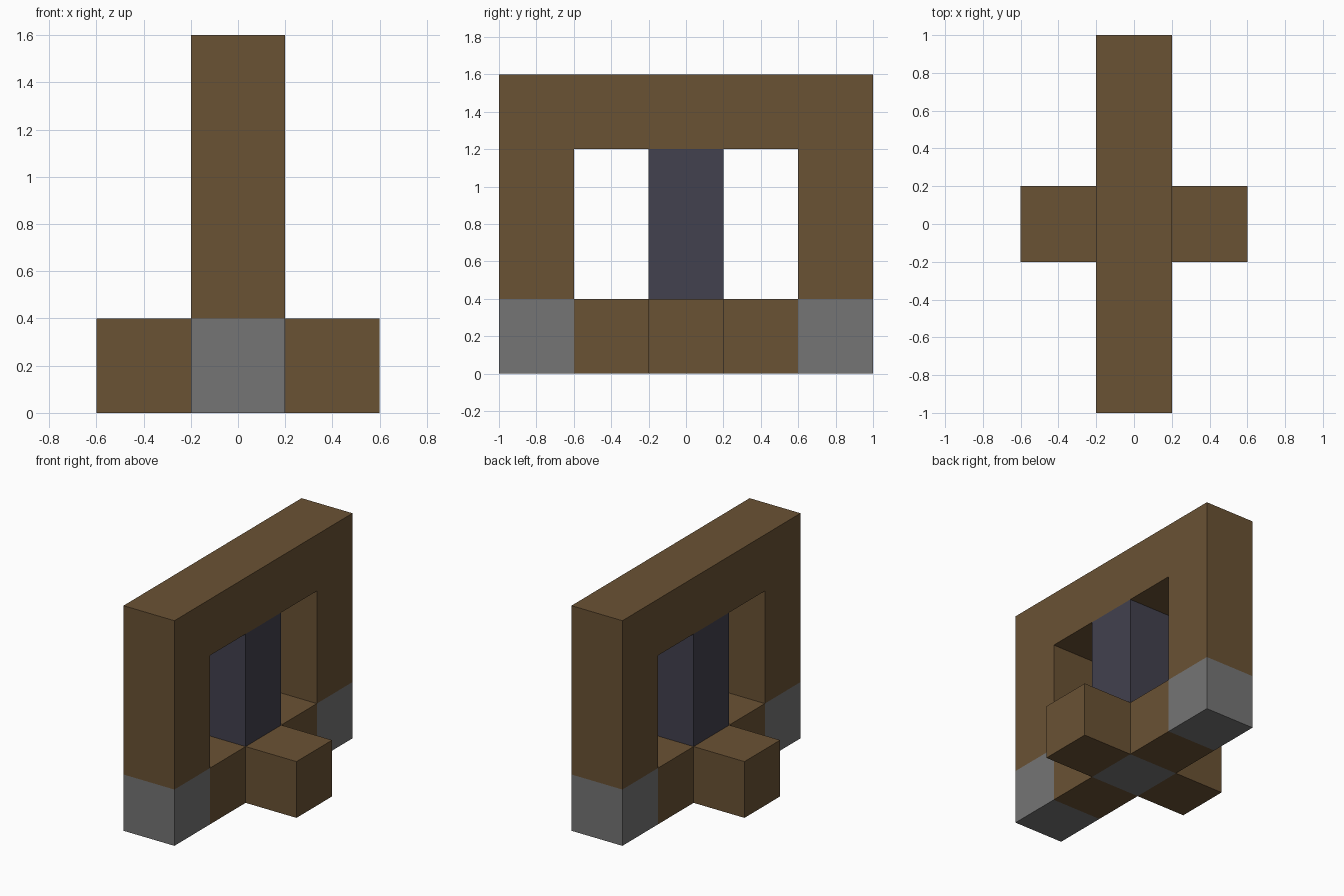
import bpy
import bmesh

cube = bpy.data.objects.get("Cube")
if cube:
    bpy.data.objects.remove(cube, do_unlink=True)

U = 0.4        # side of one building block
H = U / 2


def linear(c):
    c /= 255
    return c / 12.92 if c <= 0.04045 else ((c + 0.055) / 1.055) ** 2.4


def material(name, *rgb):
    color = [linear(c) for c in rgb] + [1]
    m = bpy.data.materials.new(name)
    m.use_nodes = True
    m.diffuse_color = color
    bsdf = m.node_tree.nodes["Principled BSDF"]
    bsdf.inputs["Base Color"].default_value = color
    bsdf.inputs["Roughness"].default_value = 0.9
    return m


wood = material("brown wood", 106, 82, 52)
stone = material("grey stone", 117, 117, 117)
slate = material("dark slate", 66, 65, 78)


def extrude_profile(name, points, mat, x=0.0, width=U):
    """Extrude a (y, z) outline along x, centred on x."""
    bm = bmesh.new()
    face = bm.faces.new([bm.verts.new((x - width / 2, y, z)) for y, z in points])
    out = bmesh.ops.extrude_face_region(bm, geom=[face])
    moved = [v for v in out["geom"] if isinstance(v, bmesh.types.BMVert)]
    bmesh.ops.translate(bm, verts=moved, vec=(width, 0, 0))
    bmesh.ops.recalc_face_normals(bm, faces=bm.faces)
    mesh = bpy.data.meshes.new(name)
    bm.to_mesh(mesh)
    bm.free()
    mesh.materials.append(mat)
    obj = bpy.data.objects.new(name, mesh)
    bpy.context.collection.objects.link(obj)
    return obj


def block(name, x, y, z, mat, height=U):
    outline = [(y - H, z), (y + H, z), (y + H, z + height), (y - H, z + height)]
    return extrude_profile(name, outline, mat, x)


# Wooden arch: two posts and the lintel in one outline
outer, inner = 5 * H, 3 * H
half = [(outer, U), (outer, 4 * U), (inner, 3 * U), (inner, U)]
arch = [half[0], half[1], (-outer, 4 * U), (-outer, U),
        (-inner, U), (-inner, 3 * U), half[2], half[3]]
extrude_profile("arch", arch, wood)

# Stone feet, wooden sills and side arms
for side, end in ((-1, "front"), (1, "back")):
    block(end + "_foot", 0, side * 2 * U, 0, stone)
    block(end + "_sill", 0, side * U, 0, wood)
for side, end in ((-1, "right"), (1, "left")):
    block(end + "_arm", side * U, 0, 0, wood)

# Stone core carrying the central pillar
block("core", 0, 0, 0, stone)
block("pillar", 0, 0, U, slate, 2 * U)
